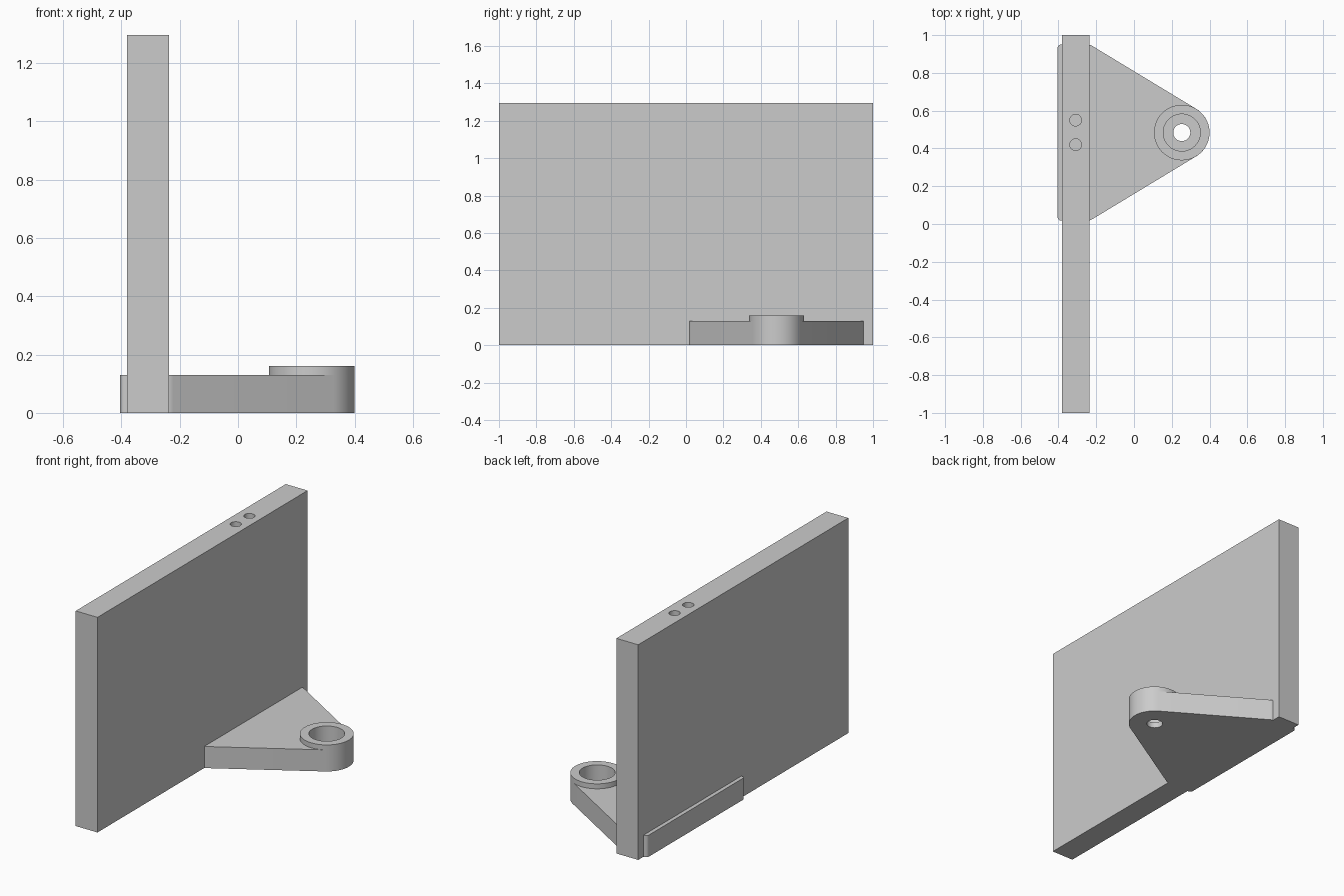
import bpy
import bmesh
from math import sin, cos, radians

cube = bpy.data.objects.get("Cube")
if cube:
    bpy.data.objects.remove(cube, do_unlink=True)

grey = bpy.data.materials.new("plain_grey")
grey.use_nodes = True
colour = (0.6, 0.6, 0.6, 1)
grey.diffuse_color = colour
grey.node_tree.nodes["Principled BSDF"].inputs["Base Color"].default_value = colour

BOSS_X, MID_Y = 0.253, 0.484
BOSS_R, BORE_R, PIN_R = 0.147, 0.098, 0.045
ARM_TOP, BOSS_TOP, BORE_FLOOR = 0.13, 0.16, 0.035
WALL_X, WALL_W, WALL_H = -0.309, 0.145, 1.296


def add_object(name, bm):
    bmesh.ops.recalc_face_normals(bm, faces=bm.faces)
    mesh = bpy.data.meshes.new(name)
    bm.to_mesh(mesh)
    bm.free()
    mesh.materials.append(grey)
    obj = bpy.data.objects.new(name, mesh)
    bpy.context.collection.objects.link(obj)
    return obj


def arc(x, y, r, start, end, steps):
    angles = [radians(start + (end - start) * i / steps) for i in range(steps + 1)]
    return [(x + r * cos(a), y + r * sin(a)) for a in angles]


def prism(name, outline, z0, z1):
    bm = bmesh.new()
    base = bm.faces.new([bm.verts.new((x, y, z0)) for x, y in outline])
    extruded = bmesh.ops.extrude_face_region(bm, geom=[base], use_keep_orig=True)
    top = [v for v in extruded["geom"] if isinstance(v, bmesh.types.BMVert)]
    bmesh.ops.translate(bm, verts=top, vec=(0, 0, z1 - z0))
    return add_object(name, bm)


def cylinder(name, x, y, r, z0, z1, steps=64):
    return prism(name, arc(x, y, r, 0, 360, steps)[:-1], z0, z1)


def activate(obj):
    bpy.ops.object.select_all(action="DESELECT")
    obj.select_set(True)
    bpy.context.view_layer.objects.active = obj


def cut(obj, cutters):
    activate(obj)
    for cutter in cutters:
        cutter.hide_render = True
        mod = obj.modifiers.new("hole", "BOOLEAN")
        mod.operation = "DIFFERENCE"
        mod.solver = "EXACT"
        mod.object = cutter
        bpy.ops.object.modifier_apply(modifier=mod.name)
        bpy.data.objects.remove(cutter, do_unlink=True)


def smooth(obj):
    activate(obj)
    bpy.ops.object.shade_smooth_by_angle(angle=radians(30))


# Upright wall with two blind holes in its top edge
half = WALL_W / 2
wall = prism("wall", [(WALL_X - half, -1), (WALL_X + half, -1),
                      (WALL_X + half, 1), (WALL_X - half, 1)], 0, WALL_H)
cut(wall, [cylinder("hole_cutter", WALL_X, y, 0.031, WALL_H - 0.35, WALL_H + 0.1, 32)
           for y in (0.42, 0.55)])
smooth(wall)

# Tapered bracket arm: half outline from the tip to the back edge, then mirrored
upper = (arc(BOSS_X, MID_Y, BOSS_R, 0, 59, 16)
         + arc(-0.247, MID_Y + 0.416, 0.05, 59, 90, 6)
         + arc(-0.385, MID_Y + 0.446, 0.02, 90, 180, 8))
lower = [(x, 2 * MID_Y - y) for x, y in reversed(upper[1:])]
arm = prism("bracket_arm", upper + lower, 0, ARM_TOP)
cut(arm, [cylinder("bore_cutter", BOSS_X, MID_Y, BORE_R, BORE_FLOOR, 0.3),
          cylinder("pin_cutter", BOSS_X, MID_Y, PIN_R, -0.1, 0.3)])
smooth(arm)

# Raised ring around the bore
ring = cylinder("boss_ring", BOSS_X, MID_Y, BOSS_R, ARM_TOP, BOSS_TOP)
cut(ring, [cylinder("ring_cutter", BOSS_X, MID_Y, BORE_R, 0, 0.3)])
smooth(ring)
